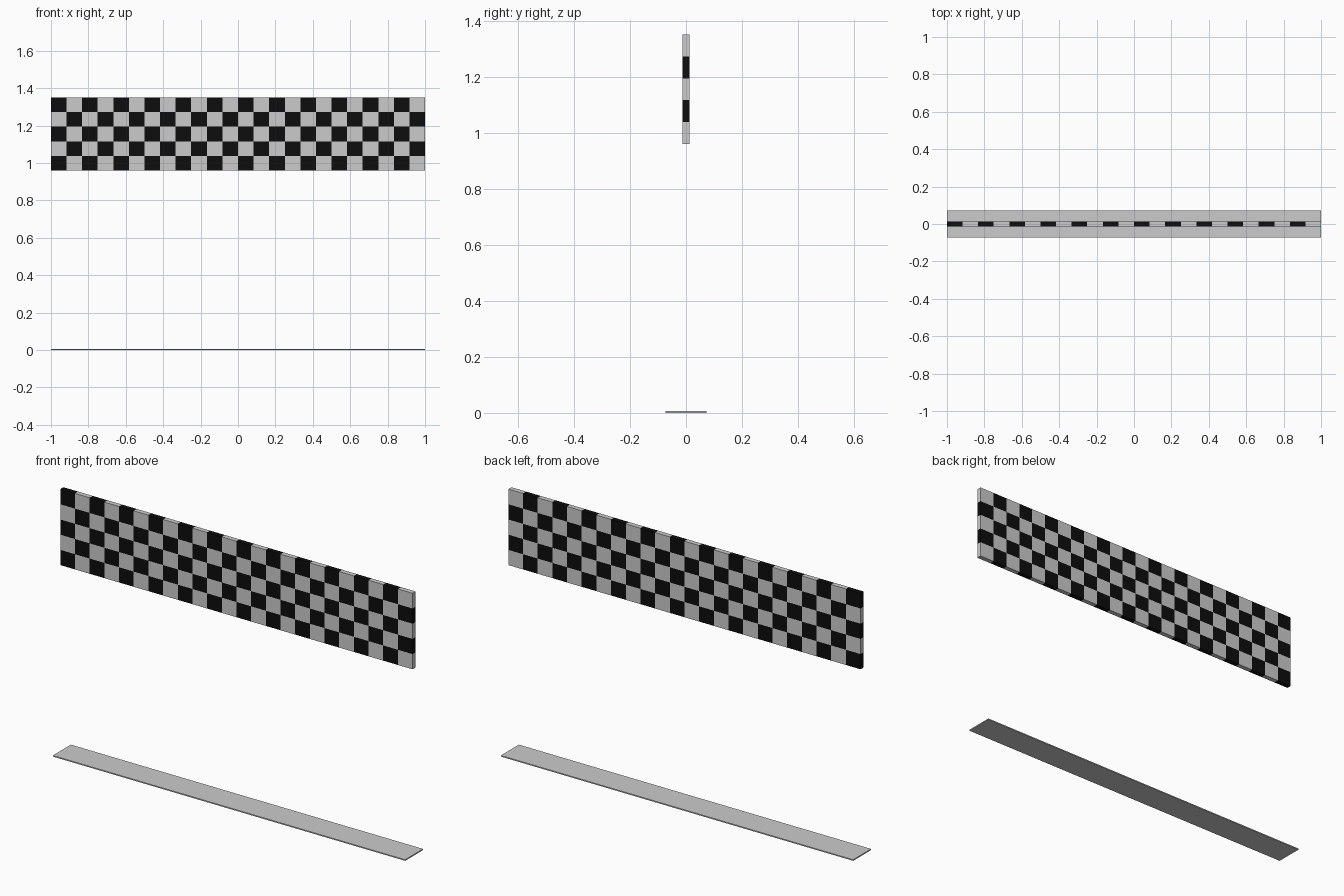
import bpy, bmesh
from math import floor

if "Cube" in bpy.data.objects:
    bpy.data.objects.remove(bpy.data.objects["Cube"])

COLS, ROWS = 24, 5
Z0, Z1 = 0.96, 1.35
HALF_T = 0.0125


def box(name, size, centre):
    """Return an object and open bmesh for a box."""
    bm = bmesh.new()
    bmesh.ops.create_cube(bm, size=1)
    for v in bm.verts:
        v.co = [v.co[i] * size[i] + centre[i] for i in range(3)]
    mesh = bpy.data.meshes.new(name)
    obj = bpy.data.objects.new(name, mesh)
    bpy.context.collection.objects.link(obj)
    return obj, bm


def cut(bm, co, no):
    geom = bm.verts[:] + bm.edges[:] + bm.faces[:]
    bmesh.ops.bisect_plane(bm, geom=geom, plane_co=co, plane_no=no, dist=1e-6)


# Checkered banner: one slab sliced into squares
banner, bm = box("checkered_banner", (2, 2 * HALF_T, Z1 - Z0), (0, 0, (Z0 + Z1) / 2))
dx, dz = 2 / COLS, (Z1 - Z0) / ROWS
for c in range(1, COLS):
    cut(bm, (-1 + c * dx, 0, 0), (1, 0, 0))
for r in range(1, ROWS):
    cut(bm, (0, 0, Z0 + r * dz), (0, 0, 1))

black = bpy.data.materials.new("black_check")
black.diffuse_color = (0.004, 0.004, 0.004, 1)
black.use_nodes = True
black.node_tree.nodes["Principled BSDF"].inputs["Base Color"].default_value = black.diffuse_color
banner.data.materials.append(None)
banner.data.materials.append(black)
for f in bm.faces:
    p = f.calc_center_median() - f.normal * 0.005
    c, r = floor((p.x + 1) / dx), floor((p.z - Z0) / dz)
    f.material_index = 1 if (c + r) % 2 == 0 else 0
bm.to_mesh(banner.data)
bm.free()

# Thin line on the ground below the banner
line, bm = box("ground_line", (2, 0.145, 0.006), (0, 0, 0.003))
bm.to_mesh(line.data)
bm.free()
